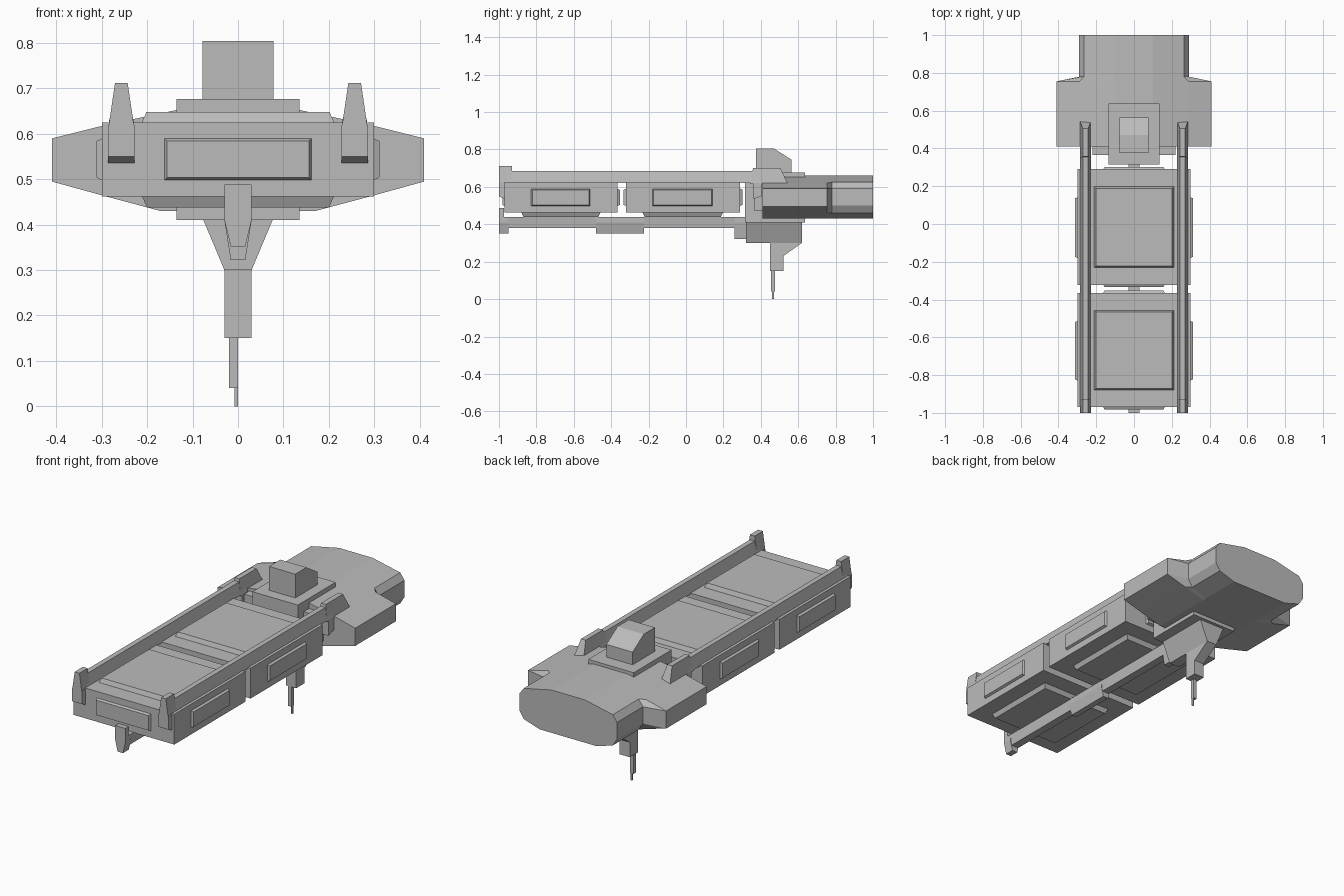
import bpy
import bmesh

cube = bpy.data.objects.get("Cube")
if cube:
    bpy.data.objects.remove(cube, do_unlink=True)

grey = bpy.data.materials.new("hull grey")
grey.use_nodes = True
COLOUR = (0.5, 0.5, 0.5, 1)
grey.diffuse_color = COLOUR
grey.node_tree.nodes["Principled BSDF"].inputs["Base Color"].default_value = COLOUR


def loft(name, rings):
    """Skin a list of equal-sized point rings and cap both ends."""
    bm = bmesh.new()
    loops = [[bm.verts.new(p) for p in ring] for ring in rings]
    n = len(loops[0])
    for a, b in zip(loops, loops[1:]):
        for i in range(n):
            j = (i + 1) % n
            bm.faces.new((a[i], a[j], b[j], b[i]))
    bm.faces.new(loops[0])
    bm.faces.new(loops[-1])
    bmesh.ops.recalc_face_normals(bm, faces=bm.faces)
    mesh = bpy.data.meshes.new(name)
    bm.to_mesh(mesh)
    bm.free()
    mesh.materials.append(grey)
    obj = bpy.data.objects.new(name, mesh)
    bpy.context.collection.objects.link(obj)
    return obj


def rect(axis, at, u0, u1, v0, v1):
    """Rectangle across an axis; u and v are the other two axes in order."""
    ring = []
    for u, v in ((u0, v0), (u1, v0), (u1, v1), (u0, v1)):
        p = [u, v]
        p.insert(axis, at)
        ring.append(p)
    return ring


def box(name, x0, x1, y0, y1, z0, z1):
    return loft(name, [rect(2, z, x0, x1, y0, y1) for z in (z0, z1)])


def panel(name, axis, base, top, u0, u1, v0, v1, bevel=0.01):
    """Raised panel with sloping edges."""
    return loft(name, [rect(axis, base, u0, u1, v0, v1),
                       rect(axis, top, u0 + bevel, u1 - bevel, v0 + bevel, v1 - bevel)])


def side_prism(name, half, profile):
    """Extrude a (y, z) profile across the centre line."""
    return loft(name, [[(x, y, z) for y, z in profile] for x in (-half, half)])


def hull_ring(y, half):
    pts = half + [(-x, z) for x, z in reversed(half)]
    return [(x, y, z) for x, z in pts]


# Rear hull with stub wings
wide = [(0.1, 0.66), (0.29, 0.62), (0.41, 0.59), (0.41, 0.495), (0.29, 0.462), (0.17, 0.43)]
narrow = [(0.1, 0.66), (0.265, 0.625), (0.29, 0.59), (0.29, 0.5), (0.265, 0.46), (0.17, 0.43)]
loft("rear_hull", [hull_ring(0.41, wide), hull_ring(0.755, wide),
                   hull_ring(0.78, narrow), hull_ring(1.0, narrow)])
box("hull_nose", -0.22, 0.22, 0.365, 0.42, 0.47, 0.622)

# Tower running through the hull, with the cab on top
box("tower", -0.135, 0.135, 0.315, 0.637, 0.41, 0.677)
side_prism("cab", 0.078, [(0.375, 0.67), (0.375, 0.805), (0.47, 0.805),
                          (0.565, 0.745), (0.565, 0.67)])

# Keel funnel, mast and antenna
loft("keel_funnel", [rect(2, 0.412, -0.077, 0.077, 0.32, 0.62),
                     rect(2, 0.3, -0.03, 0.03, 0.32, 0.62)])
side_prism("keel_mast", 0.03, [(0.45, 0.31), (0.62, 0.31), (0.62, 0.3),
                               (0.52, 0.23), (0.52, 0.15), (0.45, 0.15)])
box("antenna_base", -0.02, 0, 0.455, 0.476, 0.04, 0.155)
box("antenna_tip", -0.008, 0, 0.46, 0.47, 0, 0.045)

# Cargo modules with raised panels on every side
for label, y0, y1 in (("front", -0.97, -0.365), ("rear", -0.322, 0.29)):
    name = label + "_module"
    box(name, -0.3, 0.3, y0, y1, 0.462, 0.625)
    panel(name + "_top_panel", 2, 0.624, 0.648, -0.212, 0.212, y0 + 0.09, y1 - 0.092)
    panel(name + "_bottom_panel", 2, 0.463, 0.438, -0.212, 0.212, y0 + 0.09, y1 - 0.092, 0.012)
    for side, s in (("left", 1), ("right", -1)):
        panel(f"{name}_{side}_panel", 0, s * 0.299, s * 0.312,
              y0 + 0.142, y1 - 0.148, 0.498, 0.59, 0.006)
    for end, y, s in (("front", y0, -1), ("back", y1, 1)):
        panel(f"{name}_{end}_panel", 1, y, y + s * 0.012, -0.162, 0.162, 0.498, 0.59, 0.006)

# Top rails with clamps at both ends
for side, s in (("left", 1), ("right", -1)):
    c = s * 0.257
    wide_x = (c - 0.029, c + 0.029)
    slim_x = (c - 0.014, c + 0.014)
    loft(side + "_rail", [rect(2, 0.62, *wide_x, -0.96, 0.4),
                          rect(2, 0.685, *slim_x, -0.96, 0.4)])
    loft(side + "_front_clamp", [rect(2, 0.61, *wide_x, -1, -0.93),
                                 rect(2, 0.712, *slim_x, -1, -0.93)])
    loft(side + "_rear_clamp", [rect(2, 0.615, *wide_x, 0.345, 0.545),
                                rect(2, 0.7, *slim_x, 0.358, 0.505)])
    for end, ya, yb in (("front", -1, -0.968), ("rear", 0.405, 0.36)):
        loft(f"{side}_{end}_hook", [[(x, y, z) for y, z in
             ((ya, 0.55), (yb, 0.535), (yb, 0.62), (ya, 0.62))] for x in wide_x])

# Spine beam under the modules with its brackets
for name, y0, y1, top, low, half in (("spine_beam", -0.98, 0.34, 0.44, 0.38, 0.022),
                                     ("spine_front_bracket", -1, -0.95, 0.41, 0.352, 0.016),
                                     ("spine_middle_bracket", -0.48, -0.225, 0.41, 0.352, 0.016),
                                     ("spine_rear_bracket", 0.26, 0.33, 0.41, 0.322, 0.016)):
    loft(name, [rect(2, 0.44, -0.03, 0.03, y0, y1),
                rect(2, top, -0.03, 0.03, y0, y1),
                rect(2, low, -half, half, y0, y1)][0 if top < 0.44 else 1:])
box("spine_front_hook", -0.03, 0.03, -1, -0.972, 0.43, 0.488)
